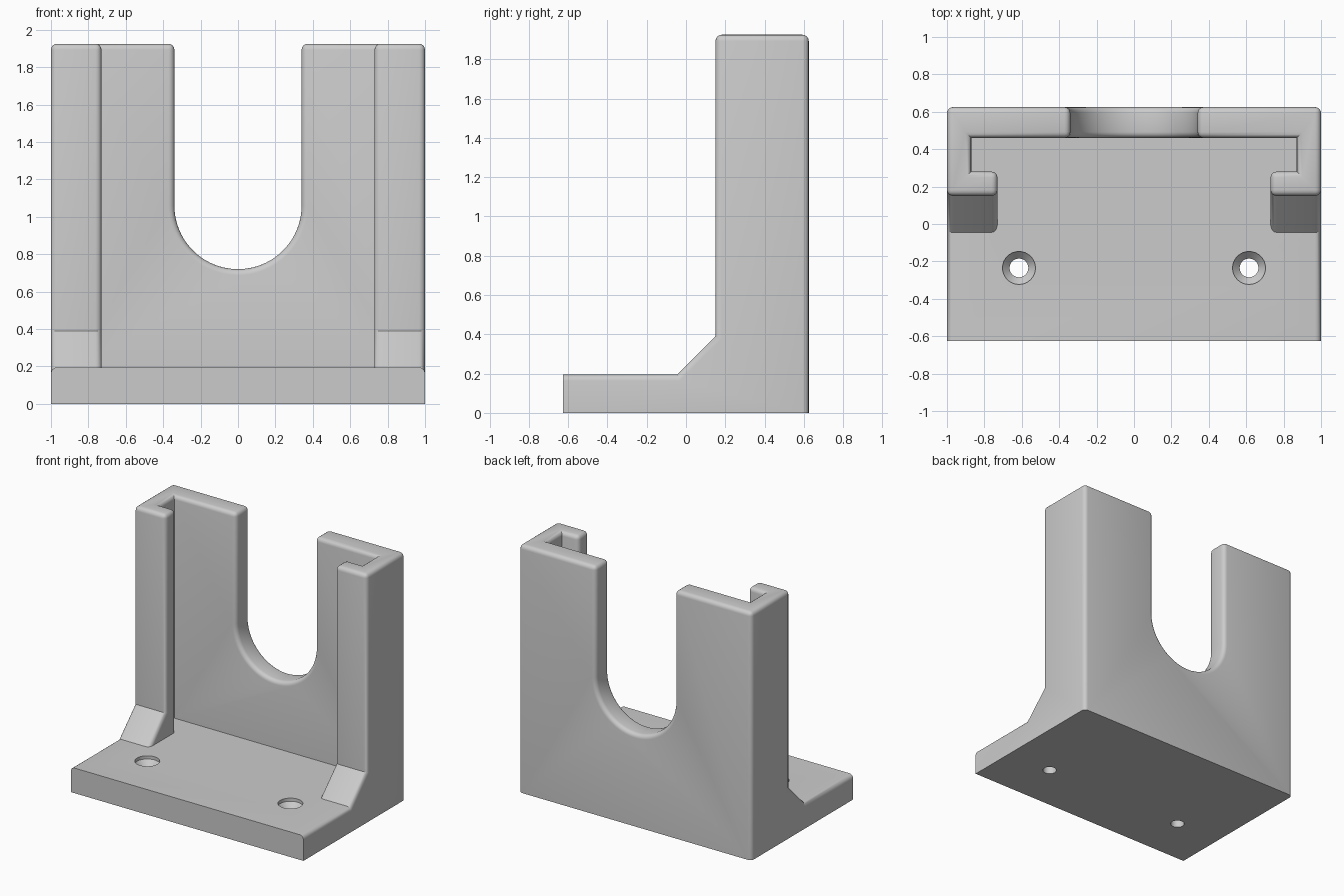
import bpy, bmesh, math

if "Cube" in bpy.data.objects:
    bpy.data.objects.remove(bpy.data.objects["Cube"])

ROUND = 0.032
BASE_Z, TOP_Z = 0.195, 1.925

grey = bpy.data.materials.new("light grey")
grey.diffuse_color = (0.6, 0.6, 0.6, 1)
grey.use_nodes = True
grey.node_tree.nodes["Principled BSDF"].inputs["Base Color"].default_value = grey.diffuse_color


def prism(name, points, offset):
    """Extrude a closed outline of 3D points along an offset."""
    bm = bmesh.new()
    face = bm.faces.new([bm.verts.new(p) for p in points])
    geo = bmesh.ops.extrude_face_region(bm, geom=[face])["geom"]
    bmesh.ops.translate(bm, vec=offset,
                        verts=[v for v in geo if isinstance(v, bmesh.types.BMVert)])
    bmesh.ops.recalc_face_normals(bm, faces=bm.faces)
    return finish(name, bm)


def finish(name, bm):
    mesh = bpy.data.meshes.new(name)
    bm.to_mesh(mesh)
    bm.free()
    obj = bpy.data.objects.new(name, mesh)
    bpy.context.collection.objects.link(obj)
    return obj


def cut(obj, cutter):
    """Subtract the cutter, then remove it."""
    mod = obj.modifiers.new("cut", "BOOLEAN")
    mod.operation, mod.solver, mod.object = "DIFFERENCE", "EXACT", cutter
    bpy.context.view_layer.objects.active = obj
    bpy.ops.object.modifier_apply(modifier=mod.name)
    bpy.data.objects.remove(cutter)


# Bracket body: side outline with sloped gusset, across the full width
side = [(-0.625, 0), (0.625, 0), (0.625, TOP_Z), (0.15, TOP_Z),
        (0.15, 0.39), (-0.045, BASE_Z), (-0.625, BASE_Z)]
bracket = prism("bracket", [(-1, y, z) for y, z in side], (2, 0, 0))
bracket.data.materials.append(grey)

# T-shaped pocket leaving the back wall, side walls and front lips
half = [(0.73, -0.3), (0.73, 0.28), (0.87, 0.28), (0.87, 0.46)]
pocket = half + [(-x, y) for x, y in reversed(half)]
cut(bracket, prism("pocket_cutter", [(x, y, BASE_Z) for x, y in pocket], (0, 0, 2)))

# Round-bottomed slot in the back wall
slot = [(0.34, 2.2)] + [(0.34 * math.cos(a), 1.06 - 0.34 * math.sin(a))
                        for a in (math.pi * i / 40 for i in range(41))] + [(-0.34, 2.2)]
cut(bracket, prism("slot_cutter", [(x, 0.3, z) for x, z in slot], (0, 0.6, 0)))

# Round the outer edges, keeping the underside and the front of the base sharp
bm = bmesh.new()
bm.from_mesh(bracket.data)
bmesh.ops.remove_doubles(bm, verts=bm.verts, dist=0.0005)
bmesh.ops.dissolve_limit(bm, angle_limit=0.01, verts=bm.verts, edges=bm.edges)
edges = []
for e in bm.edges:
    mid = (e.verts[0].co + e.verts[1].co) / 2
    if (e.is_manifold and e.is_convex and e.calc_face_angle() > 0.5
            and mid.z > 0.01 and mid.y > -0.62):
        edges.append(e)
bmesh.ops.bevel(bm, geom=edges, offset=ROUND, offset_type="OFFSET", segments=4,
                profile=0.5, affect="EDGES", clamp_overlap=True)
bm.to_mesh(bracket.data)
bm.free()

# Countersunk screw holes
for x in (-0.615, 0.615):
    bm = bmesh.new()
    rings = []
    for r, z in ((0.05, -0.1), (0.05, 0.13), (0.088, 0.17), (0.088, 0.3)):
        rings.append([bm.verts.new((x + r * math.cos(math.tau * i / 32),
                                    -0.235 + r * math.sin(math.tau * i / 32), z))
                      for i in range(32)])
    for a, b in zip(rings, rings[1:]):
        for i in range(32):
            j = (i + 1) % 32
            bm.faces.new((a[i], a[j], b[j], b[i]))
    bm.faces.new(rings[0])
    bm.faces.new(rings[-1])
    bmesh.ops.recalc_face_normals(bm, faces=bm.faces)
    cut(bracket, finish("hole_cutter", bm))

# Smooth the rounded edges only
bpy.ops.object.select_all(action="DESELECT")
bracket.select_set(True)
bpy.context.view_layer.objects.active = bracket
bpy.ops.object.shade_smooth_by_angle(angle=math.radians(30))
